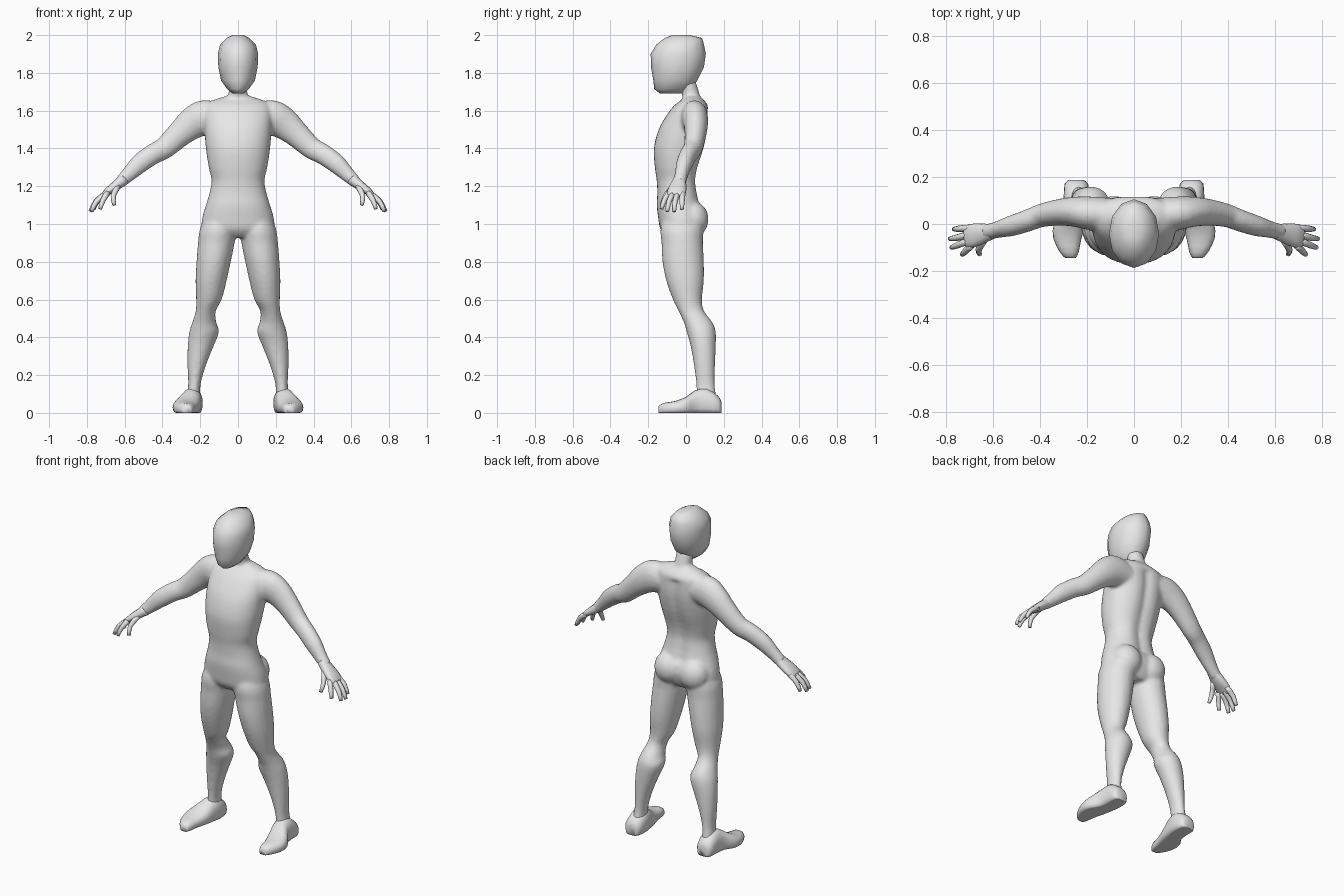
import bpy, bmesh, math
from mathutils import Vector, Matrix

if "Cube" in bpy.data.objects:
    bpy.data.objects.remove(bpy.data.objects["Cube"])

skin = bpy.data.materials.new("plain grey")
skin.use_nodes = True
skin.diffuse_color = (0.8, 0.8, 0.8, 1)
skin.node_tree.nodes["Principled BSDF"].inputs["Base Color"].default_value = (0.8, 0.8, 0.8, 1)


def smooth_path(rings, steps):
    """Catmull-Rom interpolation of ring values."""
    if steps < 2:
        return rings
    out = []
    for i in range(len(rings) - 1):
        a, b, c, d = (rings[max(0, min(len(rings) - 1, i + k))] for k in (-1, 0, 1, 2))
        for s in range(steps):
            t = s / steps
            out.append([q + (r - p) * t / 2 + (p - 2.5 * q + 2 * r - w / 2) * t * t
                        + (1.5 * (q - r) + (w - p) / 2) * t ** 3
                        for p, q, r, w in zip(a, b, c, d)])
    return out + [rings[-1]]


def loft(bm, rings, side=1, axis=None, ref=(0, 1, 0), sides=16, steps=3, power=2.0):
    """Skin rings of (x, y, z, radius across, radius along ref)."""
    rings = smooth_path(rings, steps)
    loops = []
    for i, (x, y, z, ru, rv) in enumerate(rings):
        lo, hi = rings[max(i - 1, 0)], rings[min(i + 1, len(rings) - 1)]
        t = Vector(axis) if axis else (Vector(hi[:3]) - Vector(lo[:3])).normalized()
        v = Vector(ref)
        v = (v - t * v.dot(t)).normalized()
        u = v.cross(t)
        loop = []
        for k in range(sides):
            a = math.tau * k / sides
            c, s = math.cos(a), math.sin(a)
            p = Vector((x, y, z)) + u * ru * math.copysign(abs(c) ** (2 / power), c) \
                + v * rv * math.copysign(abs(s) ** (2 / power), s)
            loop.append(bm.verts.new((p.x * side, p.y, max(p.z, 0))))
        loops.append(loop)
    faces = [bm.faces.new((a[k], a[(k + 1) % sides], b[(k + 1) % sides], b[k]))
             for a, b in zip(loops, loops[1:]) for k in range(sides)]
    faces += [bm.faces.new(loops[0]), bm.faces.new(loops[-1])]
    bmesh.ops.recalc_face_normals(bm, faces=faces)
    return [v for loop in loops for v in loop]


def upright(rows):
    """Turn (z, x0, x1, y0, y1) extents into rings."""
    return [((a + b) / 2, (c + d) / 2, z, (b - a) / 2, (d - c) / 2) for z, a, b, c, d in rows]


def finish(name, bm):
    mesh = bpy.data.meshes.new(name)
    bm.to_mesh(mesh)
    bm.free()
    mesh.materials.append(skin)
    for p in mesh.polygons:
        p.use_smooth = True
    obj = bpy.data.objects.new(name, mesh)
    bpy.context.collection.objects.link(obj)
    return obj


UP = (0, 0, 1)

# Torso: z, half width, front y, back y
torso = [(.93, .10, -.10, .06), (.97, .185, -.135, .085), (1.03, .19, -.147, .10),
         (1.10, .17, -.155, .08), (1.16, .152, -.152, .065), (1.23, .14, -.155, .057),
         (1.30, .155, -.165, .068), (1.40, .17, -.17, .10), (1.50, .178, -.145, .12),
         (1.58, .18, -.1, .122), (1.63, .17, -.06, .115), (1.66, .12, -.02, .09),
         (1.68, .05, -.01, .07)]
body = bmesh.new()
verts = loft(body, upright([(z, -w, w, f, b) for z, w, f, b in torso]),
             axis=UP, sides=32, power=2.2)
# Spine groove
for v in verts:
    if v.co.y > 0 and 1.1 < v.co.z < 1.6:
        v.co.y -= .018 * math.exp(-(v.co.x / .035) ** 2)

# Neck
loft(body, [(0, .04, 1.58, .07, .06), (0, .03, 1.67, .052, .048),
            (0, .0, 1.76, .05, .05)], axis=UP)

# Legs and arms
leg = upright([(1.08, .04, .15, -.10, .06), (.98, .01, .2, -.135, .09),
               (.9, .018, .212, -.13, .09), (.8, .038, .22, -.125, .095),
               (.7, .06, .225, -.105, .095), (.6, .086, .222, -.07, .085),
               (.54, .118, .224, -.04, .095), (.48, .115, .242, -.012, .14),
               (.43, .1, .258, .003, .158), (.35, .13, .267, .025, .158),
               (.25, .17, .268, .042, .154), (.15, .198, .264, .054, .152),
               (.07, .2, .275, .055, .165)])
arm = [(.10, .04, 1.56, .08, .07), (.18, .045, 1.562, .095, .072),
       (.245, .052, 1.53, .085, .065), (.31, .05, 1.475, .07, .058),
       (.39, .037, 1.402, .059, .05), (.45, .015, 1.37, .055, .047),
       (.52, -.008, 1.32, .052, .044), (.58, -.024, 1.262, .04, .036),
       (.63, -.035, 1.215, .031, .034)]
for side in (1, -1):
    loft(body, leg, side, axis=UP, sides=20)
    loft(body, arm, side)
    # Buttock
    place = Matrix.Translation((side * .085, .035, 1.025)) @ Matrix.Diagonal((.09, .085, .095, 1))
    bmesh.ops.create_uvsphere(body, u_segments=20, v_segments=12, radius=1, matrix=place)
body_obj = finish("body", body)
remesh = body_obj.modifiers.new("blend_parts", 'REMESH')
remesh.mode = 'VOXEL'
remesh.voxel_size = .01
remesh.use_smooth_shade = True
relax = body_obj.modifiers.new("soften", 'SMOOTH')
relax.factor = .5
relax.iterations = 6

# Head: z, half width, front y, back y
skull = [(1.692, .03, -.14, -.01), (1.715, .058, -.168, .03), (1.76, .09, -.173, .06),
         (1.83, .104, -.185, .095), (1.90, .107, -.187, .105), (1.95, .095, -.157, .095),
         (1.985, .06, -.112, .085), (2.0, .03, -.075, .02)]
head = bmesh.new()
loft(head, upright([(z, -w, w, f, b) for z, w, f, b in skull]), axis=UP, sides=12, steps=1)
finish("head", head)

# Foot: y, x, half width, height
sole = [(.187, .245, .03, .06), (.17, .245, .05, .09), (.11, .243, .056, .13),
        (.05, .252, .056, .12), (0, .273, .068, .085), (-.06, .283, .06, .062),
        (-.12, .275, .04, .052), (-.145, .27, .022, .035)]
foot = [(x, y, h * .4, w, h * .6) for y, x, w, h in sole]

# Hand: palm, then digit paths
palm = [(.60, -.032, 1.24, .03, .031), (.65, -.042, 1.2, .026, .045),
        (.69, -.05, 1.172, .02, .05), (.715, -.055, 1.15, .013, .046)]
digits = [[(.69, -.088, 1.165), (.715, -.115, 1.125), (.73, -.13, 1.08)],
          [(.70, -.07, 1.16), (.75, -.09, 1.118), (.775, -.10, 1.067)],
          [(.70, -.045, 1.16), (.752, -.058, 1.12), (.782, -.063, 1.066)],
          [(.69, -.018, 1.168), (.74, -.02, 1.128), (.765, -.022, 1.078)],
          [(.635, -.065, 1.2), (.66, -.108, 1.15), (.655, -.128, 1.1)]]
for side, label in ((1, "left"), (-1, "right")):
    bm = bmesh.new()
    loft(bm, foot, side, axis=(0, -1, 0), ref=UP, sides=20, steps=2, power=2.3)
    finish(label + "_foot", bm)
    bm = bmesh.new()
    loft(bm, palm, side, sides=12, power=2.3)
    for path in digits:
        loft(bm, [(*p, r, r) for p, r in zip(path, (.016, .014, .01))], side, sides=8, steps=2)
    finish(label + "_hand", bm)
